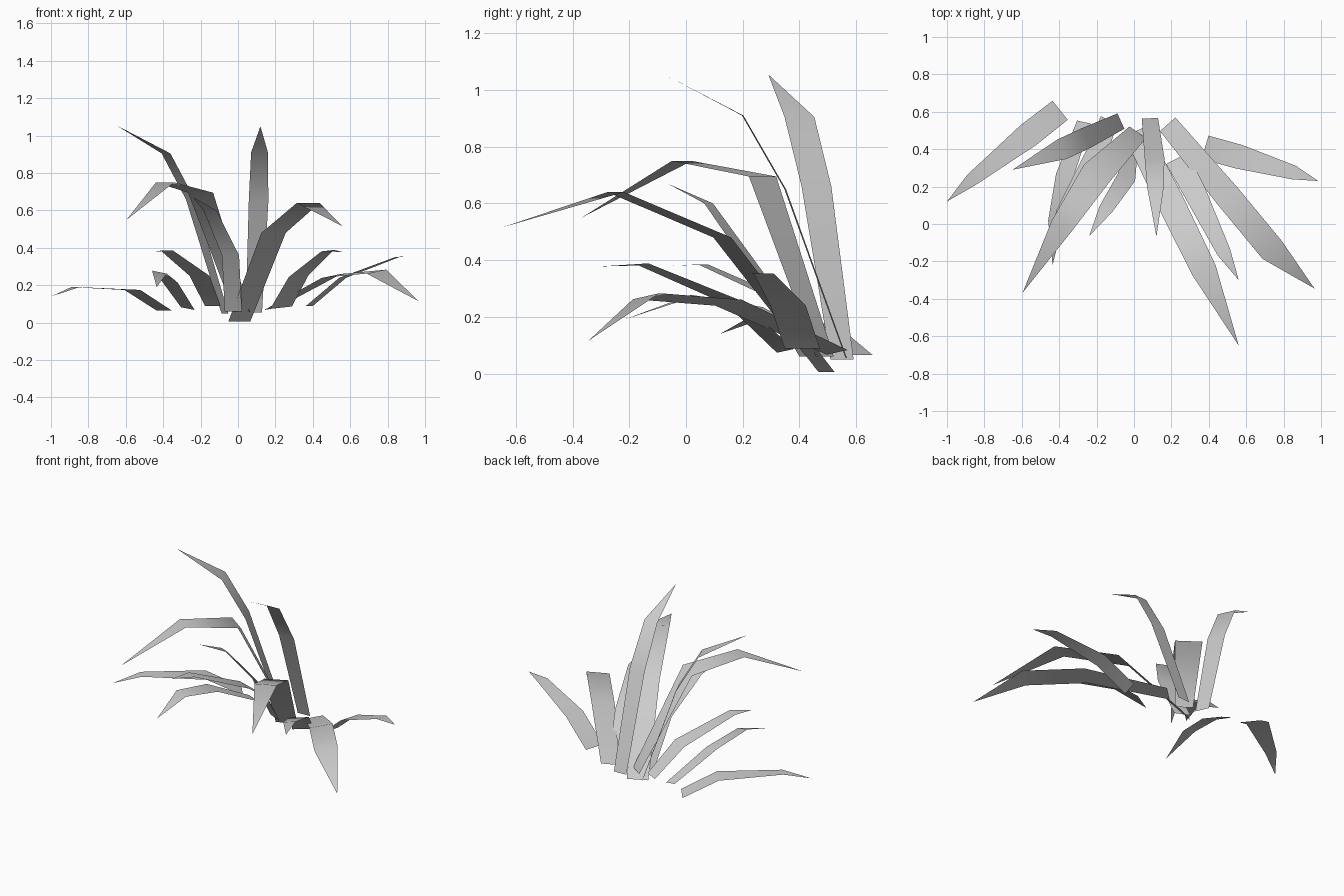
import bpy
from mathutils import Vector

if "Cube" in bpy.data.objects:
    bpy.data.objects.remove(bpy.data.objects["Cube"], do_unlink=True)

leaf_grey = bpy.data.materials.new("leaf_grey")
leaf_grey.use_nodes = True
colour = (0.6, 0.6, 0.6, 1)
leaf_grey.diffuse_color = colour
leaf_grey.node_tree.nodes["Principled BSDF"].inputs["Base Color"].default_value = colour


def blade(name, base, lower, upper, tip, widths, roll=0.0):
    """Folded ribbon through three cross-sections, closing to a pointed tip."""
    heading = Vector(tip) - Vector(base)
    side = Vector((-heading.y, heading.x, 0)).normalized()
    side.z = roll
    verts = []
    for point, width in zip((base, lower, upper), widths):
        offset = side * width / 2
        verts += [Vector(point) + offset, Vector(point) - offset]
    verts.append(Vector(tip))
    mesh = bpy.data.meshes.new(name)
    mesh.from_pydata(verts, [], [(0, 1, 3, 2), (2, 3, 5, 4), (4, 5, 6)])
    mesh.materials.append(leaf_grey)
    mesh.shade_smooth()
    obj = bpy.data.objects.new(name, mesh)
    bpy.context.collection.objects.link(obj)


# Tall upright blades
blade("tall_centre_blade", (.085, .565, .055), (.11, .35, .65), (.115, .2, .91),
      (.12, -.067, 1.05), (.087, .105, .09))
blade("tall_right_blade", (-.07, .55, .05), (-.255, .46, .66), (-.385, .4, .905),
      (-.65, .29, 1.055), (.09, .115, .115))

# Large arching blades
blade("large_left_blade", (.007, .495, .006), (.19, .128, .48), (.375, -.248, .64),
      (.56, -.65, .515), (.13, .145, .135))
blade("large_right_blade", (.02, .49, .06), (-.2, .27, .695), (-.39, -.015, .75),
      (-.596, -.368, .55), (.107, .165, .12))
blade("slim_right_blade", (-.025, .42, .06), (-.04, .25, .36), (-.15, .08, .6),
      (-.24, -.065, .67), (.1, .1, .075))

# Low blades on the model's right
blade("low_outer_right_blade", (-.395, .608, .065), (-.565, .475, .175), (-.87, .235, .19),
      (-1, .12, .14), (.13, .135, .07))
blade("low_front_right_blade", (-.268, .545, .075), (-.37, .26, .225), (-.42, .01, .27),
      (-.435, -.22, .19), (.075, .095, .08), -.2)
blade("low_inner_right_blade", (-.135, .555, .09), (-.205, .36, .25), (-.38, .06, .385),
      (-.45, -.05, .38), (.095, .12, .075))

# Low blades on the model's left
blade("low_outer_left_blade", (.38, .41, .088), (.56, .36, .24), (.855, .275, .352),
      (.985, .23, .355), (.13, .13, .075))
blade("low_front_left_blade", (.18, .533, .075), (.5, .15, .25), (.74, -.14, .273),
      (.965, -.345, .115), (.11, .14, .14), .15)
blade("low_inner_left_blade", (.23, .35, .08), (.325, .17, .25), (.48, -.15, .385),
      (.56, -.3, .378), (.13, .12, .075), .1)
